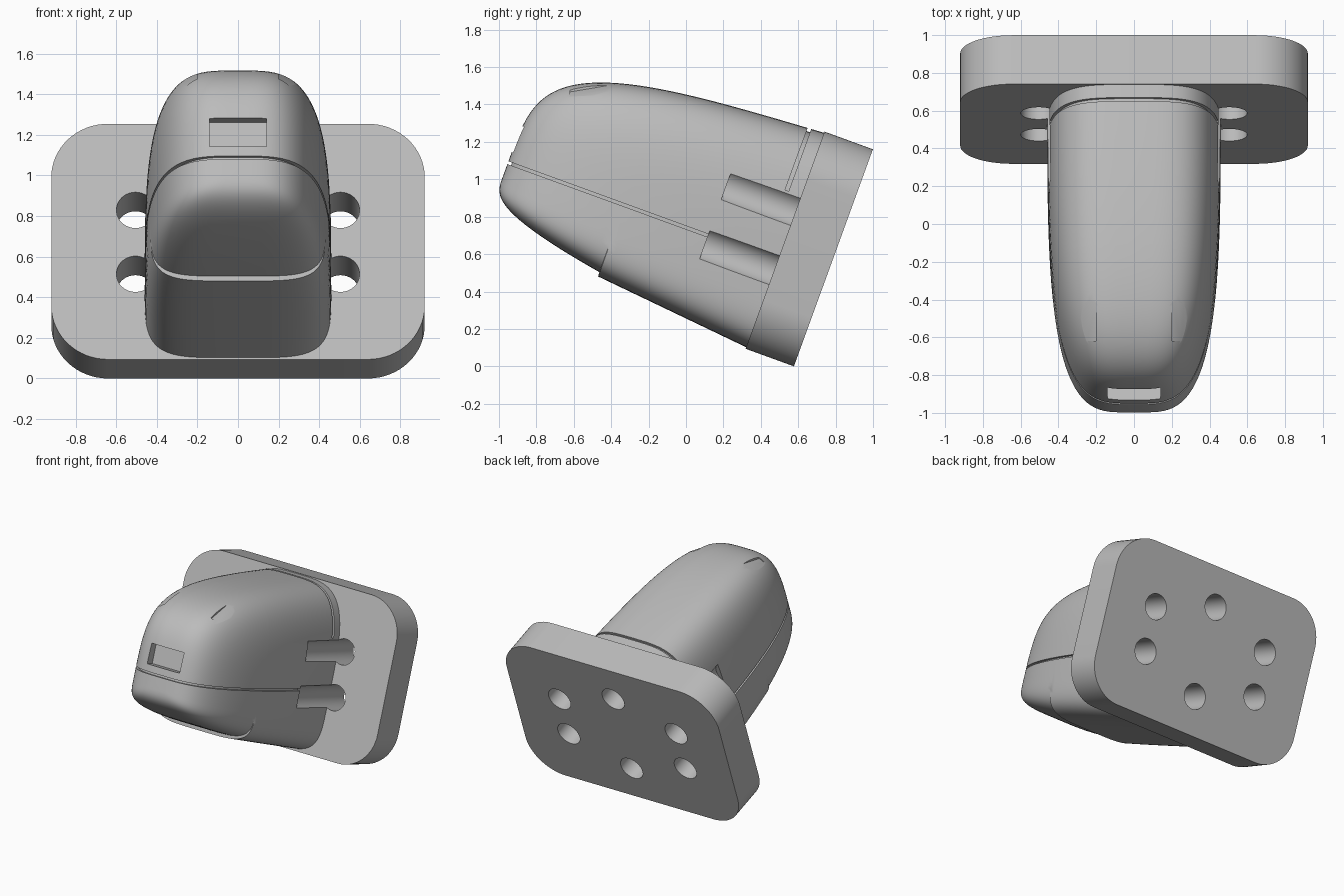
import bpy, bmesh, math
from mathutils import Matrix

cube = bpy.data.objects.get("Cube")
if cube:
    bpy.data.objects.remove(cube, do_unlink=True)

grey = bpy.data.materials.new("plain grey")
grey.use_nodes = True
grey.diffuse_color = (0.5, 0.5, 0.5, 1)
grey.node_tree.nodes["Principled BSDF"].inputs["Base Color"].default_value = (0.5, 0.5, 0.5, 1)

# Parts are built upright (depth u along -y, height v along z), then tilted
TILT = Matrix.Translation((0, 0.577, 0)) @ Matrix.Rotation(math.radians(-20), 4, "X")
WIDTH, NOSE_U, NOSE_V, STEP_U = 0.46, 1.81, 0.42, 1.15
PLATE_DEPTH, PLATE_HEIGHT = 0.275, 1.235


def finish(bm, name):
    bmesh.ops.recalc_face_normals(bm, faces=bm.faces)
    mesh = bpy.data.meshes.new(name)
    bm.to_mesh(mesh)
    bm.free()
    mesh.materials.append(grey)
    obj = bpy.data.objects.new(name, mesh)
    bpy.context.collection.objects.link(obj)
    return obj


def loft(rings, name):
    bm = bmesh.new()
    rows = [[bm.verts.new(p) for p in ring] for ring in rings]
    n = len(rows[0])
    for a, b in zip(rows, rows[1:]):
        for i in range(n):
            j = (i + 1) % n
            bm.faces.new((a[i], a[j], b[j], b[i]))
    bm.faces.new(rows[0])
    bm.faces.new(rows[-1])
    return finish(bm, name)


def box(name, xs, us, vs, shear=None):
    bm = bmesh.new()
    bmesh.ops.create_cube(bm, size=1)
    for v in bm.verts:
        v.co = [(r[0] + r[1]) / 2 + c * (r[1] - r[0])
                for r, c in zip((xs, (-us[1], -us[0]), vs), v.co)]
        if shear:
            v.co = shear(v.co)
    return finish(bm, name)


def rod(name, x, v, end):
    bm = bmesh.new()
    bmesh.ops.create_cone(bm, cap_ends=True, segments=48, radius1=0.094, radius2=0.094, depth=end + 0.1,
                          matrix=Matrix.Translation((x, (0.1 - end) / 2, v)) @ Matrix.Rotation(math.pi / 2, 4, "X"))
    return finish(bm, name)


def cut(target, cutter, keep=False):
    cutter.hide_render = True
    mod = target.modifiers.new("cut", "BOOLEAN")
    mod.operation, mod.solver, mod.object = "DIFFERENCE", "EXACT", cutter
    bpy.context.view_layer.objects.active = target
    bpy.ops.object.modifier_apply(modifier=mod.name)
    if not keep:
        bpy.data.objects.remove(cutter, do_unlink=True)


def shrink(t, n):
    return max(0, 1 - t ** n) ** (1 / n)


def power(c, n):
    return math.copysign(abs(c) ** (2 / n), c)


def section(u, t, flat_base, inset):
    # Rounded cross-section, boxier below than above
    w = WIDTH * shrink(t, 3.5) - inset
    up = (1.245 - 0.06 * u - NOSE_V) * shrink(t, 4.5) - inset
    down = (NOSE_V + 0.018 - 0.097 * u) * (1 if flat_base else shrink(t, 3.3)) - inset
    ring = []
    for k in range(96):
        a = math.tau * k / 96
        n, h = (3.7, up) if math.sin(a) >= 0 else (4.6, down)
        ring.append((w * power(math.cos(a), n), -u, NOSE_V + h * power(math.sin(a), n)))
    return ring


def pod(name, inset=0.0):
    nose = NOSE_U - inset
    start, stop = math.asin(0.27 / NOSE_U), math.pi / 2 * (0.985 if not inset else 0.96)
    us = [nose * math.sin(start + (stop - start) * k / 44) for k in range(45)]
    rings = [(u, True) for u in us if u < STEP_U - 0.01] + [(STEP_U - 0.002, True), (STEP_U, False)]
    rings += [(u, False) for u in us if u > STEP_U + 0.01]
    return loft([section(u, u / nose, base, inset) for u, base in rings], name)


# Mounting plate with rounded corners
R, HALF = 0.28, 0.92
outline = []
for q, (sx, top) in enumerate(((1, 1), (-1, 1), (-1, 0), (1, 0))):
    cx, cv = sx * (HALF - R), PLATE_HEIGHT - R if top else R
    for k in range(17):
        a = math.pi / 2 * (q + k / 16)
        outline.append((cx + R * math.cos(a), cv + R * math.sin(a)))
plate = loft([[(x, -u, v) for x, v in outline] for u in (0, PLATE_DEPTH)], "mounting_plate")

# Rounded housing with its seam and collar groove
body = pod("housing")
core = pod("housing_core", 0.018)
for name, us, vs in (("seam", (0.45, 2), (0.492, 0.508)), ("collar_groove", (0.347, 0.367), (0.87, 1.5))):
    slab = box(name, (-1, 1), us, vs)
    cut(slab, core, keep=True)
    cut(body, slab)
bpy.data.objects.remove(core, do_unlink=True)

# Front window recess
cut(body, box("window_cutter", (-0.14, 0.14), (1.735, 2), (0.56, 0.71)))

# Shallow pockets on the top shoulders
untilt = TILT.inverted()
for side in (-1, 1):
    def shoulder(co):
        co.z += -0.45 * (abs(co.x) - 0.2) + 0.17 * (co.y + 0.62)
        return untilt @ co
    xs = (0.2, 0.31) if side > 0 else (-0.31, -0.2)
    cut(body, box("pocket_cutter", xs, (0.36, 0.62), (1.467, 1.8), shoulder))

# Six screw holes, the outer four opening along the housing sides
MID_V, PITCH = 0.615, 0.335
spots = [(sx * 0.505, MID_V + sv * PITCH / 2) for sx in (-1, 1) for sv in (-1, 1)]
spots += [(0, MID_V + sv * PITCH) for sv in (-1, 1)]
for x, v in spots:
    for part in (plate, body):
        cut(part, rod("hole_cutter", x, v, 0.67))

# Tilt into place and shade
for part in (plate, body):
    part.data.transform(TILT)
    bpy.ops.object.select_all(action="DESELECT")
    part.select_set(True)
    bpy.context.view_layer.objects.active = part
    bpy.ops.object.shade_smooth_by_angle(angle=math.radians(30))
